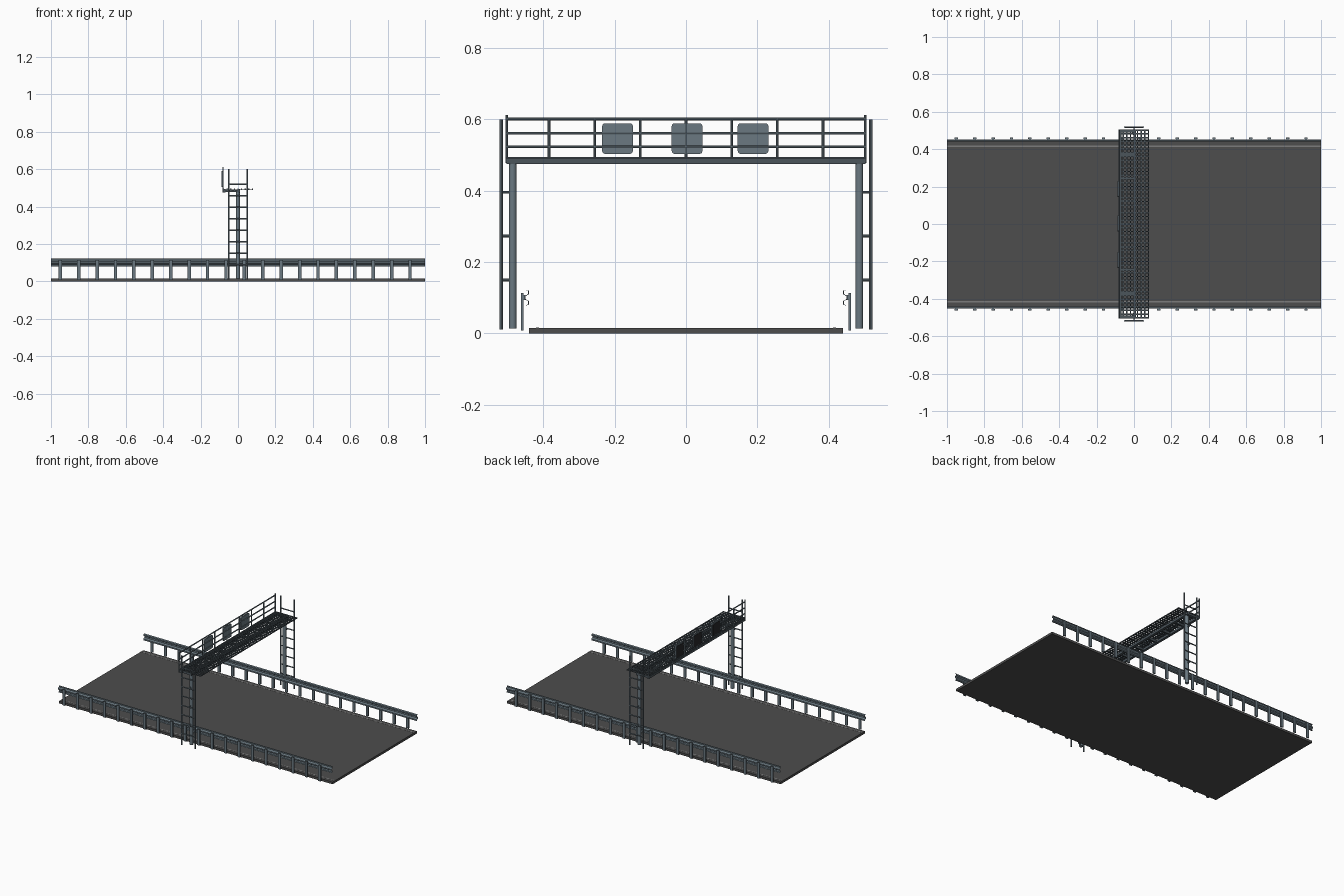
import bpy, bmesh, math
from mathutils import Vector

if "Cube" in bpy.data.objects:
    bpy.data.objects.remove(bpy.data.objects["Cube"])


def mat(name, c):
    m = bpy.data.materials.new(name)
    m.diffuse_color = (*c, 1)
    m.use_nodes = True
    m.node_tree.nodes["Principled BSDF"].inputs["Base Color"].default_value = m.diffuse_color
    return m


ASPHALT = mat("asphalt", (0.075, 0.075, 0.075))
PAINT = mat("worn_line_paint", (0.2, 0.2, 0.2))
STEEL = mat("blue_grey_steel", (0.145, 0.19, 0.22))
DARK = mat("dark_steel", (0.07, 0.09, 0.105))
BLACK = mat("black_display", (0.02, 0.02, 0.022))


def finish(bm, name, m, smooth=False):
    bmesh.ops.recalc_face_normals(bm, faces=bm.faces[:])
    me = bpy.data.meshes.new(name)
    bm.to_mesh(me)
    bm.free()
    me.materials.append(m)
    ob = bpy.data.objects.new(name, me)
    bpy.context.collection.objects.link(ob)
    if smooth:
        bpy.ops.object.select_all(action='DESELECT')
        ob.select_set(True)
        bpy.context.view_layer.objects.active = ob
        bpy.ops.object.shade_smooth_by_angle(angle=math.radians(40))
    return ob


def box(bm, x0, x1, y0, y1, z0, z1):
    vs = bmesh.ops.create_cube(bm, size=1)["verts"]
    for v in vs:
        v.co = ((x0 + x1) / 2 + v.co.x * (x1 - x0),
                (y0 + y1) / 2 + v.co.y * (y1 - y0),
                (z0 + z1) / 2 + v.co.z * (z1 - z0))


def rod(bm, a, b, r, n=8):
    a, b = Vector(a), Vector(b)
    d = b - a
    vs = bmesh.ops.create_cone(bm, cap_ends=True, segments=n, radius1=r,
                               radius2=r, depth=d.length)["verts"]
    q = Vector((0, 0, 1)).rotation_difference(d)
    for v in vs:
        v.co = q @ v.co + (a + b) / 2


# road slab and edge lines
bm = bmesh.new()
box(bm, -1, 1, -0.44, 0.44, 0, 0.015)
finish(bm, "road", ASPHALT)
bm = bmesh.new()
for s in (-1, 1):
    box(bm, -1, 1, s * 0.416 - 0.004, s * 0.416 + 0.004, 0.0145, 0.0157)
finish(bm, "edge_lines", PAINT)

# corrugated rail profile: (distance from centre line, height)
W = [(0.447, 0.122), (0.440, 0.119), (0.440, 0.110), (0.450, 0.104),
     (0.450, 0.096), (0.440, 0.090), (0.440, 0.081), (0.447, 0.078)]

for s, side in ((-1, "front"), (1, "back")):
    # guard rail beam
    bm = bmesh.new()
    prof = W + [(y + 0.003, z) for y, z in reversed(W)]
    ends = [[bm.verts.new((x, s * y, z)) for y, z in prof] for x in (-1, 1)]
    n, k = len(prof), len(W)
    for i in range(n):
        j = (i + 1) % n
        bm.faces.new((ends[0][i], ends[0][j], ends[1][j], ends[1][i]))
    for e in ends:
        for i in range(k - 1):
            bm.faces.new((e[i], e[i + 1], e[n - 2 - i], e[n - 1 - i]))
    finish(bm, side + "_guard_rail", STEEL)

    # guard rail posts with spacers
    bm = bmesh.new()
    for i in range(20):
        x = -0.95 + i * 0.0984
        ys = sorted((s * 0.455, s * 0.463))
        box(bm, x - 0.009, x + 0.009, *ys, 0.008, 0.113)
        ys = sorted((s * 0.450, s * 0.456))
        box(bm, x - 0.006, x + 0.006, *ys, 0.093, 0.107)
    finish(bm, side + "_rail_posts", STEEL)

    # gantry column
    bm = bmesh.new()
    rod(bm, (0, s * 0.486, 0.014), (0, s * 0.486, 0.48), 0.011, 16)
    finish(bm, side + "_column", STEEL, True)

    # access ladder and its brackets to the column
    bm = bmesh.new()
    for x in (-0.049, 0.049):
        rod(bm, (x, s * 0.518, 0.01), (x, s * 0.518, 0.6), 0.0045)
    for i in range(8):
        z = 0.088 + i * 0.0615
        rod(bm, (-0.049, s * 0.518, z), (0.049, s * 0.518, z), 0.0038)
        if i in (1, 3, 5):
            rod(bm, (0, s * 0.488, z), (0, s * 0.518, z), 0.004)
    finish(bm, side + "_ladder", STEEL, True)

# walkway beams and cross ties
bm = bmesh.new()
for x in (-0.074, 0.004):
    box(bm, x - 0.008, x + 0.008, -0.503, 0.503, 0.475, 0.49)
for i in range(9):
    y = -0.495 + i * 0.99 / 8
    box(bm, -0.07, 0.0, y - 0.005, y + 0.005, 0.477, 0.489)
finish(bm, "walkway_beams", DARK)

# grating
bm = bmesh.new()
for i in range(9):
    x = -0.077 + i * 0.154 / 8
    box(bm, x - 0.003, x + 0.003, -0.505, 0.505, 0.489, 0.495)
for i in range(51):
    y = -0.502 + i * 1.004 / 50
    box(bm, -0.08, 0.08, y - 0.0035, y + 0.0035, 0.490, 0.4945)
finish(bm, "walkway_grating", DARK)

# railing along the sign side
bm = bmesh.new()
RX = -0.08
for i in range(9):
    y = max(-0.503, min(0.503, (i - 4) * 0.128))
    rod(bm, (RX, y, 0.478), (RX, y, 0.612 if i in (0, 8) else 0.602), 0.0038)
for z in (0.523, 0.561, 0.601):
    rod(bm, (RX, -0.503, z), (RX, 0.503, z), 0.004)
finish(bm, "walkway_railing", STEEL, True)

# sign boxes with rounded corners and dark displays on the outer face
def plate(bm, y, z, half, x0, x1, r):
    pts = []
    for c, (sy, sz) in enumerate(((1, 1), (-1, 1), (-1, -1), (1, -1))):
        for t in range(4):
            a = math.radians(90 * c + 30 * t)
            pts.append((y + sy * (half - r) + r * math.cos(a),
                        z + sz * (half - r) + r * math.sin(a)))
    f = bm.faces.new([bm.verts.new((x0, *p)) for p in pts])
    ext = bmesh.ops.extrude_face_region(bm, geom=[f])["geom"]
    for v in ext:
        if isinstance(v, bmesh.types.BMVert):
            v.co.x = x1


bs, bd = bmesh.new(), bmesh.new()
for y in (-0.192, 0.003, 0.188):
    plate(bs, y, 0.546, 0.043, -0.087, -0.079, 0.008)
    plate(bd, y, 0.546, 0.038, -0.0885, -0.0865, 0.006)
finish(bs, "sign_boxes", STEEL)
finish(bd, "sign_displays", BLACK)
